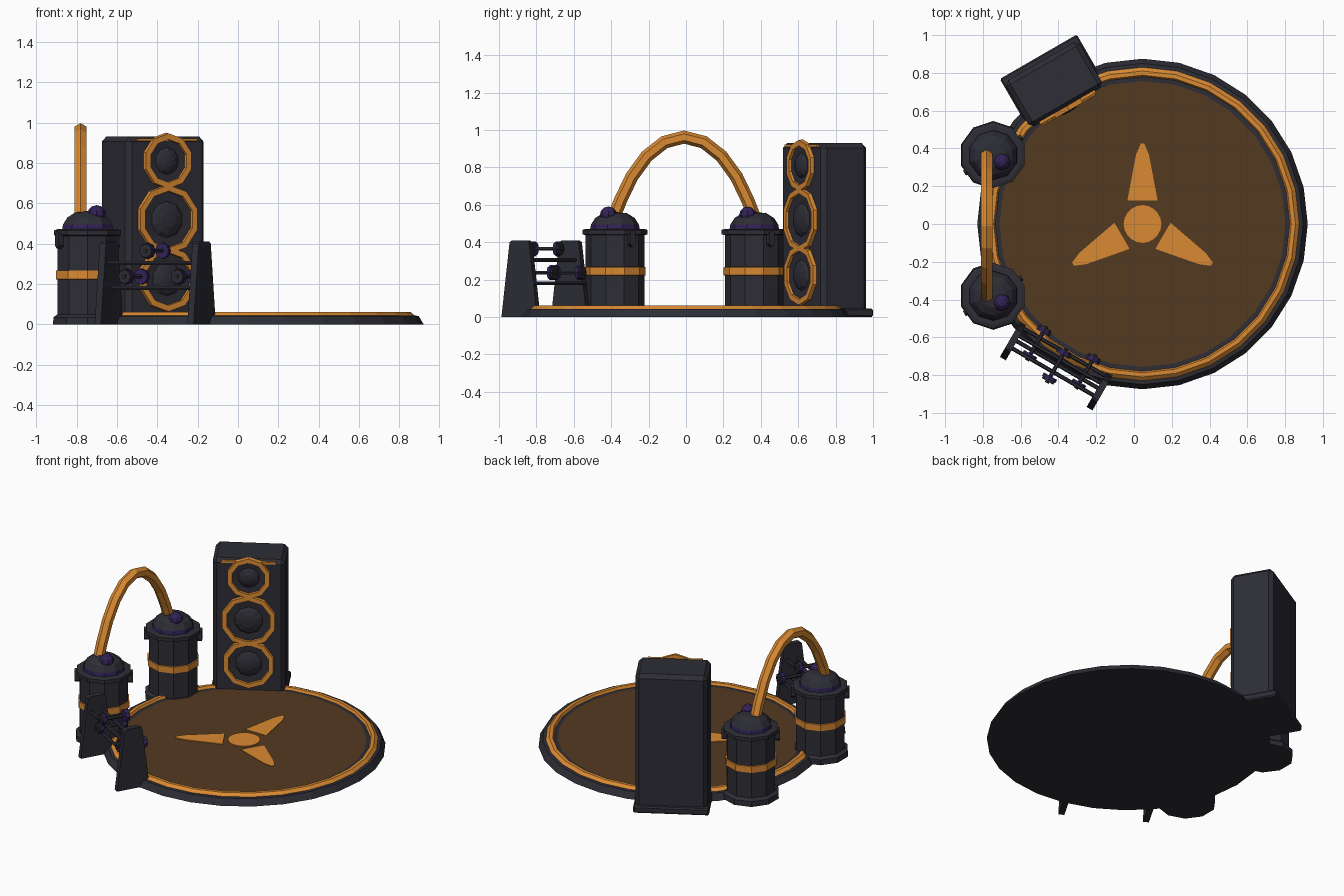
import bpy, bmesh, math
from mathutils import Matrix, Vector

if "Cube" in bpy.data.objects:
    bpy.data.objects.remove(bpy.data.objects["Cube"])

def mat(name, rgb):
    m = bpy.data.materials.new(name)
    m.diffuse_color = (*rgb, 1)
    m.use_nodes = True
    m.node_tree.nodes["Principled BSDF"].inputs["Base Color"].default_value = m.diffuse_color
    return m

DARK = mat("charcoal", (0.026, 0.026, 0.036))
ORANGE = mat("orange", (0.70, 0.255, 0.032))
BROWN = mat("brown", (0.088, 0.042, 0.014))
PURPLE = mat("purple", (0.032, 0.016, 0.095))

def finish(bm, name, mats, matrix=None):
    bmesh.ops.recalc_face_normals(bm, faces=bm.faces)
    if matrix is not None:
        bm.transform(matrix)
    me = bpy.data.meshes.new(name)
    bm.to_mesh(me)
    bm.free()
    for m in mats:
        me.materials.append(m)
    ob = bpy.data.objects.new(name, me)
    bpy.context.collection.objects.link(ob)
    return ob

def lathe(name, profile, n, mats, matrix=None, phase=0.0, closed=False):
    """Revolve (radius, z, material index of the next segment) around z."""
    bm = bmesh.new()
    rings = []
    for p in profile:
        if p[0] == 0:
            rings.append([bm.verts.new((0, 0, p[1]))] * n)
        else:
            rings.append([bm.verts.new((p[0] * math.cos(a), p[0] * math.sin(a), p[1]))
                          for a in (phase + math.tau * i / n for i in range(n))])
    for k in range(len(rings) if closed else len(rings) - 1):
        r, s = rings[k], rings[(k + 1) % len(rings)]
        for i in range(n):
            j = (i + 1) % n
            vs = list(dict.fromkeys((r[i], r[j], s[j], s[i])))
            bm.faces.new(vs).material_index = profile[k][2]
    return finish(bm, name, mats, matrix)

def prism(name, pts, depth, m, matrix=None, bevel=0.0):
    """Extrude a flat xy outline upwards by depth."""
    bm = bmesh.new()
    f = bm.faces.new([bm.verts.new((x, y, 0)) for x, y in pts])
    g = bmesh.ops.extrude_face_region(bm, geom=[f])
    bmesh.ops.translate(bm, vec=(0, 0, depth),
                        verts=[v for v in g["geom"] if isinstance(v, bmesh.types.BMVert)])
    bmesh.ops.recalc_face_normals(bm, faces=bm.faces)
    if bevel:
        bmesh.ops.bevel(bm, geom=bm.edges[:], offset=bevel, segments=1, affect='EDGES')
    return finish(bm, name, [m], matrix)

def rect(a, b):
    return [(-a, -b), (a, -b), (a, b), (-a, b)]

def rod(name, a, b, r, m, n=6):
    a, b = Vector(a), Vector(b)
    d = b - a
    mx = Matrix.Translation(a) @ d.to_track_quat('Z', 'Y').to_matrix().to_4x4()
    return lathe(name, [(0, 0, 0), (r, 0, 0), (r, d.length, 0), (0, d.length, 0)], n, [m], mx)

T = Matrix.Translation
def RZ(deg): return Matrix.Rotation(math.radians(deg), 4, 'Z')
RX90 = Matrix.Rotation(math.radians(90), 4, 'X')

# Round platform with raised orange rim and brown floor
C = T((0.045, 0, 0))
lathe("platform", [(0, 0, 0), (0.875, 0, 0), (0.85, 0.042, 0), (0.83, 0.044, 1), (0.81, 0.062, 1),
                   (0.788, 0.062, 1), (0.78, 0.046, 0), (0.757, 0.046, 2), (0, 0.046, 0)],
      28, [DARK, ORANGE, BROWN], C)

# Floor emblem: hub and three blades
lathe("emblem_hub", [(0, 0.044, 0), (0.1, 0.044, 0), (0.1, 0.051, 0), (0, 0.051, 0)], 20, [ORANGE], C)
for k in range(3):
    prism("emblem_blade", [(-0.08, 0.125), (0.08, 0.125), (0.035, 0.365), (0.01, 0.425),
                           (-0.01, 0.425), (-0.035, 0.365)], 0.007, ORANGE,
          C @ T((0, 0, 0.044)) @ RZ(120 * k))

# Two barrels with foot, band, lid, dome, knob and clasps
for side, y in (("back", 0.365), ("front", -0.38)):
    B = T((-0.745, y, 0))
    lathe(side + "_barrel", [(0, 0, 0), (0.18, 0, 0), (0.178, 0.035, 0), (0.157, 0.05, 0),
                             (0.157, 0.222, 1), (0.164, 0.224, 1), (0.164, 0.266, 1), (0.157, 0.268, 0),
                             (0.157, 0.438, 0), (0.174, 0.442, 0), (0.174, 0.466, 0), (0.155, 0.472, 0),
                             (0.132, 0.472, 2), (0.128, 0.495, 0), (0.105, 0.53, 0), (0.065, 0.555, 0),
                             (0, 0.562, 0)], 10, [DARK, ORANGE, PURPLE], B, math.radians(18))
    bm = bmesh.new()
    bmesh.ops.create_uvsphere(bm, u_segments=8, v_segments=6, radius=0.046)
    finish(bm, side + "_barrel_knob", [PURPLE], B @ T((0.045, -0.035, 0.545)))
    for ang in (32, 212):
        prism(side + "_barrel_clasp", [(-0.016, 0.39), (0, 0.375), (0.016, 0.39), (0.016, 0.45),
                                       (0, 0.465), (-0.016, 0.45)], 0.03, DARK,
              B @ RZ(ang + 90) @ T((0, -0.15, 0)) @ RX90)

# Orange arch joining the barrels: hexagonal tube along a path
half = [(0.385, 0.51), (0.34, 0.625), (0.28, 0.75), (0.2, 0.86), (0.105, 0.935)]
path = [Vector((0, -p, z)) for p, z in half] + [Vector((0, 0, 0.962))] + \
       [Vector((0, p, z)) for p, z in reversed(half)]
bm = bmesh.new()
rings = []
for i, p in enumerate(path):
    t = (path[min(i + 1, len(path) - 1)] - path[max(i - 1, 0)]).normalized()
    nrm = Vector((0, -t.z, t.y))
    rings.append([bm.verts.new(p + 0.035 * (math.cos(a) * nrm + math.sin(a) * Vector((1, 0, 0))))
                  for a in (math.tau * k / 6 for k in range(6))])
for r, s in zip(rings, rings[1:]):
    for k in range(6):
        bm.faces.new((r[k], r[(k + 1) % 6], s[(k + 1) % 6], s[k]))
bm.faces.new(rings[0])
bm.faces.new(rings[-1])
finish(bm, "arch", [ORANGE], T((-0.78, -0.01, 0)))

# Speaker tower: chamfered cabinet on a plinth, turned to the platform centre
S = T((-0.4225, 0.74, 0)) @ RZ(30)
prism("speaker_cabinet", rect(0.225, 0.14), 0.93, DARK, S, 0.025)
prism("speaker_plinth", rect(0.235, 0.168), 0.045, DARK, S, 0.008)
prism("speaker_trim", rect(0.17, 0.008), 0.014, ORANGE, S @ T((0, -0.14, 0.908)))
for name, z, r in (("lower", 0.225, 0.165), ("middle", 0.52, 0.175), ("upper", 0.81, 0.14)):
    F = S @ T((0, -0.138, z)) @ RX90
    q = r - 0.038
    lathe(name + "_speaker_ring", [(r, -0.005, 0), (r - 0.004, 0.022, 0), (q + 0.004, 0.022, 0),
                                   (q, -0.005, 0)], 10, [ORANGE], F, math.pi / 2, True)
    lathe(name + "_speaker_cone", [(q + 0.005, 0.008, 0), (q * 0.66, 0.004, 0), (q * 0.55, 0.016, 0),
                                   (q * 0.3, 0.027, 0), (0, 0.031, 0)], 10, [DARK], F, math.pi / 2)

# Weight rack: two tapered side panels and two tiers of rails
R = T((-0.41, -0.75, 0)) @ RZ(-30)
for sx in (-1, 1):
    prism("rack_side", [(-0.11, 0), (0.11, 0), (0.06, 0.40), (0.045, 0.41), (-0.045, 0.41), (-0.06, 0.40)],
          0.036, DARK, R @ T((sx * 0.265 - 0.018, 0, 0)) @ RZ(90) @ RX90)
for z, v0 in ((0.305, 0.0), (0.18, 0.045)):
    for dv in (-0.038, 0.038):
        rod("rack_rail", R @ Vector((-0.28, v0 + dv, z)), R @ Vector((0.28, v0 + dv, z)), 0.011, DARK)

# Dumbbells resting across the rails
for u, v, z in ((0, 0.0, 0.365), (-0.15, 0.05, 0.237), (0.15, 0.05, 0.237)):
    def at(d): return R @ Vector((u, v + d, z))
    rod("dumbbell_bar", at(-0.105), at(0.105), 0.011, DARK)
    for s in (-1, 1):
        rod("dumbbell_plate", at(s * 0.064), at(s * 0.085), 0.04, PURPLE, 8)
        rod("dumbbell_cap", at(s * 0.085), at(s * 0.096), 0.035, DARK, 8)
